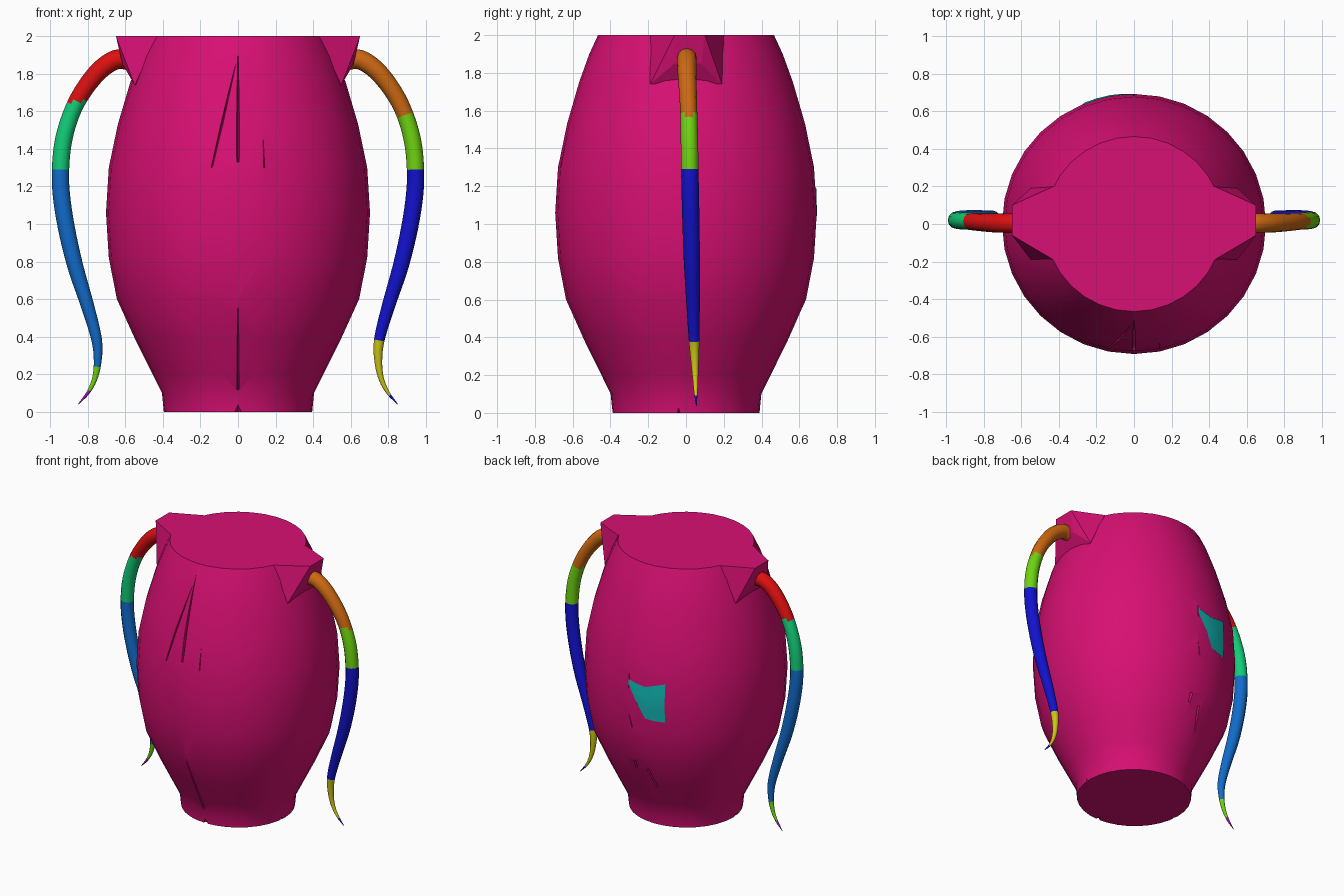
import bpy, bmesh
from math import sin, cos, pi, hypot, atan2
from mathutils import Vector

cube = bpy.data.objects.get("Cube")
if cube:
    bpy.data.objects.remove(cube, do_unlink=True)


def material(name, r, g, b):
    m = bpy.data.materials.new(name)
    m.use_nodes = True
    m.diffuse_color = (r, g, b, 1)
    m.node_tree.nodes["Principled BSDF"].inputs["Base Color"].default_value = (r, g, b, 1)
    return m


pink = material("magenta", 0.68, 0.005, 0.17)
red = material("red", 0.72, 0.005, 0.005)
orange = material("orange", 0.62, 0.14, 0.006)
lime = material("lime green", 0.16, 0.66, 0.006)
emerald = material("emerald", 0.006, 0.62, 0.19)
sky = material("azure", 0.006, 0.15, 0.6)
blue = material("deep blue", 0.006, 0.006, 0.62)
yellow = material("yellow", 0.6, 0.56, 0.008)
purple = material("purple", 0.3, 0.006, 0.5)
teal = material("teal", 0.006, 0.48, 0.46)


def finish(name, bm, mats, angle=0.6):
    bmesh.ops.recalc_face_normals(bm, faces=bm.faces[:])
    mesh = bpy.data.meshes.new(name)
    bm.to_mesh(mesh)
    bm.free()
    obj = bpy.data.objects.new(name, mesh)
    bpy.context.collection.objects.link(obj)
    for m in mats:
        mesh.materials.append(m)
    if angle:
        select(obj)
        bpy.ops.object.shade_smooth_by_angle(angle=angle)
    return obj


def select(obj):
    bpy.ops.object.select_all(action='DESELECT')
    obj.select_set(True)
    bpy.context.view_layer.objects.active = obj


def loft(bm, rings):
    """Skin closed rings of points and cap both ends."""
    rows = [[bm.verts.new(p) for p in ring] for ring in rings]
    n = len(rows[0])
    for a, b in zip(rows, rows[1:]):
        for i in range(n):
            j = (i + 1) % n
            bm.faces.new((a[i], a[j], b[j], b[i]))
    bm.faces.new(rows[0])
    bm.faces.new(rows[-1])


def hull(bm, points):
    verts = [bm.verts.new(p) for p in points]
    out = bmesh.ops.convex_hull(bm, input=verts)
    junk = [v for v in verts if not v.link_faces]
    bmesh.ops.delete(bm, geom=junk, context='VERTS')


# Jar body: (radius, height) profile
PROFILE = [(.395, 0), (.405, .1), (.455, .2), (.545, .38), (.645, .6), (.688, .82),
           (.703, 1.06), (.688, 1.3), (.64, 1.53), (.575, 1.75), (.52, 1.9), (.473, 2)]
SIDES = 32


def radius(z):
    for (r0, z0), (r1, z1) in zip(PROFILE, PROFILE[1:]):
        if z <= z1:
            return r0 + (r1 - r0) * (z - z0) / (z1 - z0)
    return PROFILE[-1][0]


bm = bmesh.new()
loft(bm, [[(r * cos(2 * pi * i / SIDES), r * .985 * sin(2 * pi * i / SIDES), z)
           for i in range(SIDES)] for r, z in PROFILE])
body = finish("jar_body", bm, [pink], 0)

# Pinched folds carved into the front and back: (side, top x, top z, bottom x, bottom z)
FOLDS = [(-1, 0, 1.93, 0, 1.33), (-1, -.01, 1.86, -.14, 1.3), (-1, .13, 1.55, .14, 1.3),
         (-1, 0, .6, 0, .12), (1, 0, 1.25, 0, .5), (1, 0, .95, -.12, .35)]
bm = bmesh.new()
for side, x0, z0, x1, z1 in FOLDS:
    pts = []
    for x, z, w, depth in ((x0, z0, .002, .004), (x1, z1, .011, .03)):
        y = radius(z) * .985
        pts += [(x - w, side * (y + .02), z), (x + w, side * (y + .02), z),
                (x, side * (y - depth), z)]
    hull(bm, pts)
# Notches in the foot, at the front and both sides
for x, y, w in ((0, -.39, .06), (.4, -.04, .035), (-.4, -.04, .035)):
    s = Vector((x, y, 0)).normalized()
    t = Vector((-s.y, s.x, 0))
    c = Vector((x, y, 0))
    hull(bm, [c + t * w + s * .05 - Vector((0, 0, .02)), c - t * w + s * .05 - Vector((0, 0, .02)),
              c - s * .05 - Vector((0, 0, .02)), c + s * .05 + Vector((0, 0, .09))])
cutter = finish("fold_cutter", bm, [pink], 0)
cutter.hide_render = True

select(body)
mod = body.modifiers.new("folds", 'BOOLEAN')
mod.operation = 'DIFFERENCE'
mod.solver = 'EXACT'
mod.object = cutter
bpy.ops.object.modifier_apply(modifier=mod.name)
bpy.data.objects.remove(cutter, do_unlink=True)
bpy.ops.object.shade_smooth_by_angle(angle=0.5)

# Pouring lips on both sides of the rim
for name, s in (("left_lip", 1), ("right_lip", -1)):
    bm = bmesh.new()
    hull(bm, [(s * x, y, z) for x, y, z in (
        (.65, .1, 2), (.65, -.06, 2), (.43, .2, 2), (.43, -.19, 2), (.615, .08, 1.85),
        (.615, -.06, 1.85), (.55, .19, 1.74), (.55, -.19, 1.74), (.3, 0, 1.8))])
    finish(name, bm, [pink], 0)

# Tapering handles: (x, y, z, radius) along the path
PATH = [Vector(p) for p in (
    (.58, .005, 1.87, .05), (.65, .005, 1.875, .052), (.74, .005, 1.815, .05),
    (.83, .01, 1.7, .047), (.89, .015, 1.58, .045), (.93, .018, 1.44, .046),
    (.945, .02, 1.29, .046), (.94, .023, 1.15, .046), (.912, .027, .97, .045),
    (.865, .032, .77, .042), (.80, .038, .56, .035), (.752, .043, .38, .028),
    (.748, .047, .26, .02), (.765, .05, .17, .014), (.80, .052, .1, .009),
    (.85, .055, .04, .002))]


def smooth_path(pts, steps=5):
    ext = [pts[0] * 2 - pts[1]] + pts + [pts[-1] * 2 - pts[-2]]
    out = []
    for a, b, c, d in zip(ext, ext[1:], ext[2:], ext[3:]):
        for k in range(steps):
            t = k / steps
            out.append(.5 * (2 * b + (c - a) * t + (2 * a - 5 * b + 4 * c - d) * t * t
                             + (3 * b - a - 3 * c + d) * t ** 3))
    return out + [pts[-1]]


def handle(name, s, mats, cuts):
    path = smooth_path(PATH)
    rings = []
    for i, p in enumerate(path):
        d = path[min(i + 1, len(path) - 1)] - path[max(i - 1, 0)]
        nx, nz = -d.z / hypot(d.x, d.z), d.x / hypot(d.x, d.z)
        ring = []
        for k in range(12):
            u, v = p.w * cos(pi * k / 6), p.w * sin(pi * k / 6)
            ring.append((s * (p.x + nx * u), p.y + v, p.z + nz * u))
        rings.append(ring)
    bm = bmesh.new()
    loft(bm, rings)
    # Colour bands by height
    for f in bm.faces:
        f.material_index = sum(f.calc_center_median().z < c for c in cuts)
    finish(name, bm, mats)


handle("left_handle", 1, [orange, lime, blue, yellow, blue], (1.58, 1.29, .37, .09))
handle("right_handle", -1, [red, emerald, sky, lime, purple], (1.65, 1.29, .24, .11))

# Teal patch hugging the back: columns of (x, bottom z, top z)
bm = bmesh.new()
columns = []
for x, low, high in ((0, 1.17, 1.21), (-.07, 1.05, 1.19), (-.13, .94, 1.18),
                     (-.2, .93, 1.2), (-.27, .93, 1.22)):
    col = []
    for k in range(5):
        z = low + (high - low) * k / 4
        r = radius(z) + .005
        col.append(bm.verts.new((x, .985 * (r * r - x * x) ** .5, z)))
    columns.append(col)
for a, b in zip(columns, columns[1:]):
    for k in range(4):
        bm.faces.new((a[k], b[k], b[k + 1], a[k + 1]))
patch = finish("back_patch", bm, [teal])
if patch.data.polygons[0].normal.y < 0:
    patch.data.flip_normals()
